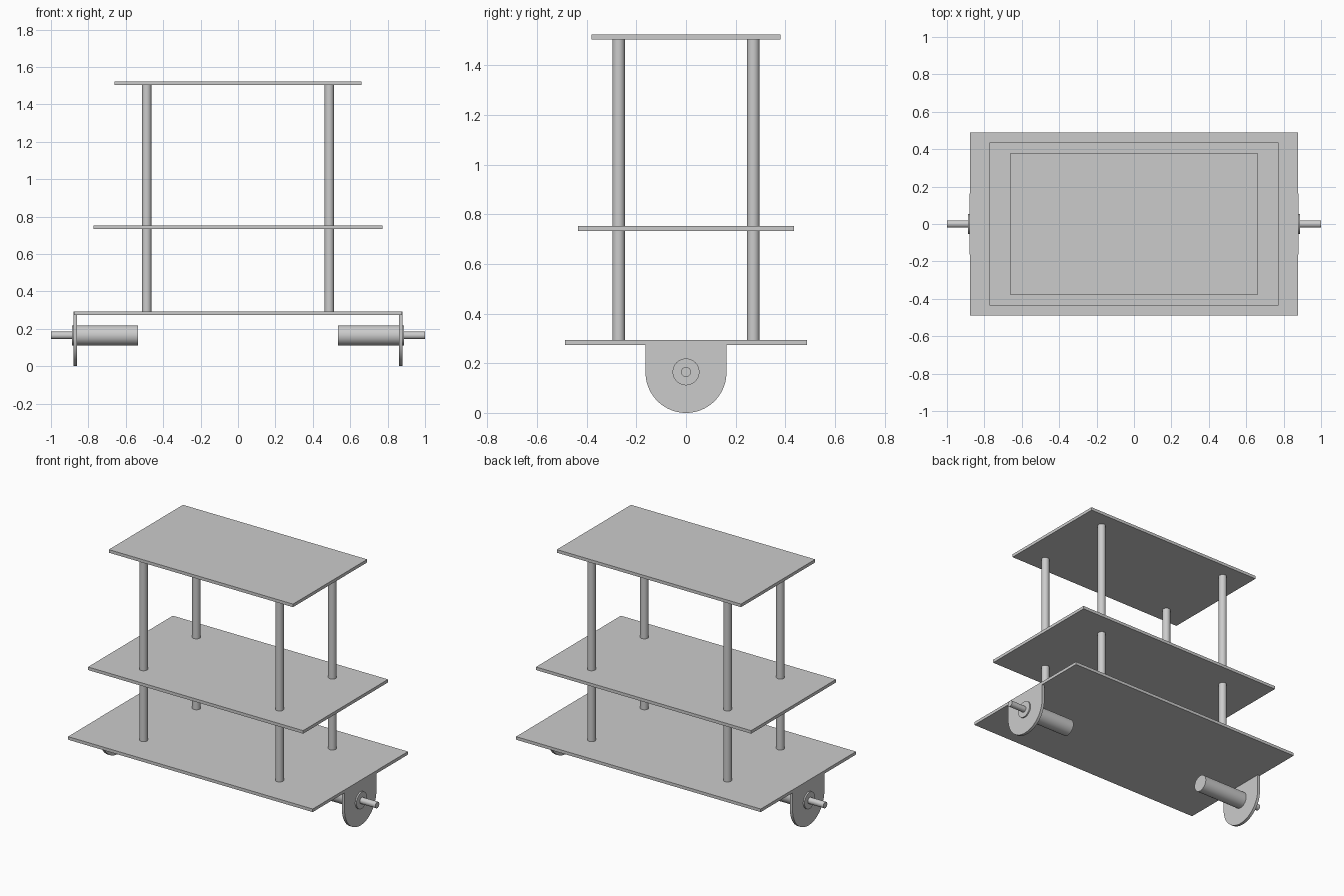
import bpy
import bmesh
import math
from mathutils import Matrix

cube = bpy.data.objects.get("Cube")
if cube:
    bpy.data.objects.remove(cube, do_unlink=True)

GREY = (0.6, 0.6, 0.6, 1.0)
metal = bpy.data.materials.new("plain grey")
metal.use_nodes = True
metal.diffuse_color = GREY
metal.node_tree.nodes["Principled BSDF"].inputs["Base Color"].default_value = GREY


def finish(name, bm, smooth=False):
    bmesh.ops.recalc_face_normals(bm, faces=bm.faces)
    mesh = bpy.data.meshes.new(name)
    bm.to_mesh(mesh)
    bm.free()
    mesh.materials.append(metal)
    obj = bpy.data.objects.new(name, mesh)
    bpy.context.collection.objects.link(obj)
    if smooth:
        bpy.ops.object.select_all(action='DESELECT')
        obj.select_set(True)
        bpy.context.view_layer.objects.active = obj
        bpy.ops.object.shade_smooth_by_angle(angle=math.radians(35))
    return obj


def plate(name, half_x, half_y, bottom, top):
    bm = bmesh.new()
    place = Matrix.Translation((0, 0, (bottom + top) / 2))
    size = Matrix.Diagonal((2 * half_x, 2 * half_y, top - bottom, 1))
    bmesh.ops.create_cube(bm, size=1, matrix=place @ size)
    return finish(name, bm)


def cylinder(name, radius, length, centre, along_x=False):
    bm = bmesh.new()
    turn = Matrix.Rotation(math.pi / 2 if along_x else 0, 4, 'Y')
    bmesh.ops.create_cone(bm, cap_ends=True, segments=48, radius1=radius,
                          radius2=radius, depth=length,
                          matrix=Matrix.Translation(centre) @ turn)
    return finish(name, bm, smooth=True)


def bracket(name, inner_x, outer_x, radius, top):
    # Upright tab with a half-round lower end
    steps = 40
    outline = [(-radius, top)]
    for i in range(steps + 1):
        a = math.pi + math.pi * i / steps
        outline.append((radius * math.cos(a), radius + radius * math.sin(a)))
    outline.append((radius, top))
    bm = bmesh.new()
    face = bm.faces.new([bm.verts.new((inner_x, y, z)) for y, z in outline])
    side = bmesh.ops.extrude_face_region(bm, geom=[face])
    moved = [v for v in side["geom"] if isinstance(v, bmesh.types.BMVert)]
    bmesh.ops.translate(bm, verts=moved, vec=(outer_x - inner_x, 0, 0))
    return finish(name, bm, smooth=True)


# Three stacked plates, each smaller than the one below
BASE_TOP, TOP_BOTTOM = 0.293, 1.503
plate("base_plate", 0.878, 0.488, 0.273, BASE_TOP)
plate("middle_plate", 0.772, 0.435, 0.733, 0.753)
plate("top_plate", 0.661, 0.38, TOP_BOTTOM, 1.523)

# Four posts from the base to the top plate
for x, side in ((-0.488, "right"), (0.488, "left")):
    for y, end in ((-0.271, "front"), (0.271, "back")):
        cylinder(f"{end}_{side}_post", 0.025, TOP_BOTTOM - BASE_TOP,
                 (x, y, (BASE_TOP + TOP_BOTTOM) / 2))

# A bracket, motor and shaft on each side
AXLE = 0.165
for s, side in ((-1, "right"), (1, "left")):
    bracket(f"{side}_bracket", s * 0.86, s * 0.879, 0.163, BASE_TOP)
    cylinder(f"{side}_motor", 0.054, 0.354, (s * 0.711, 0, AXLE), along_x=True)
    cylinder(f"{side}_shaft", 0.02, 0.12, (s * 0.94, 0, AXLE), along_x=True)
